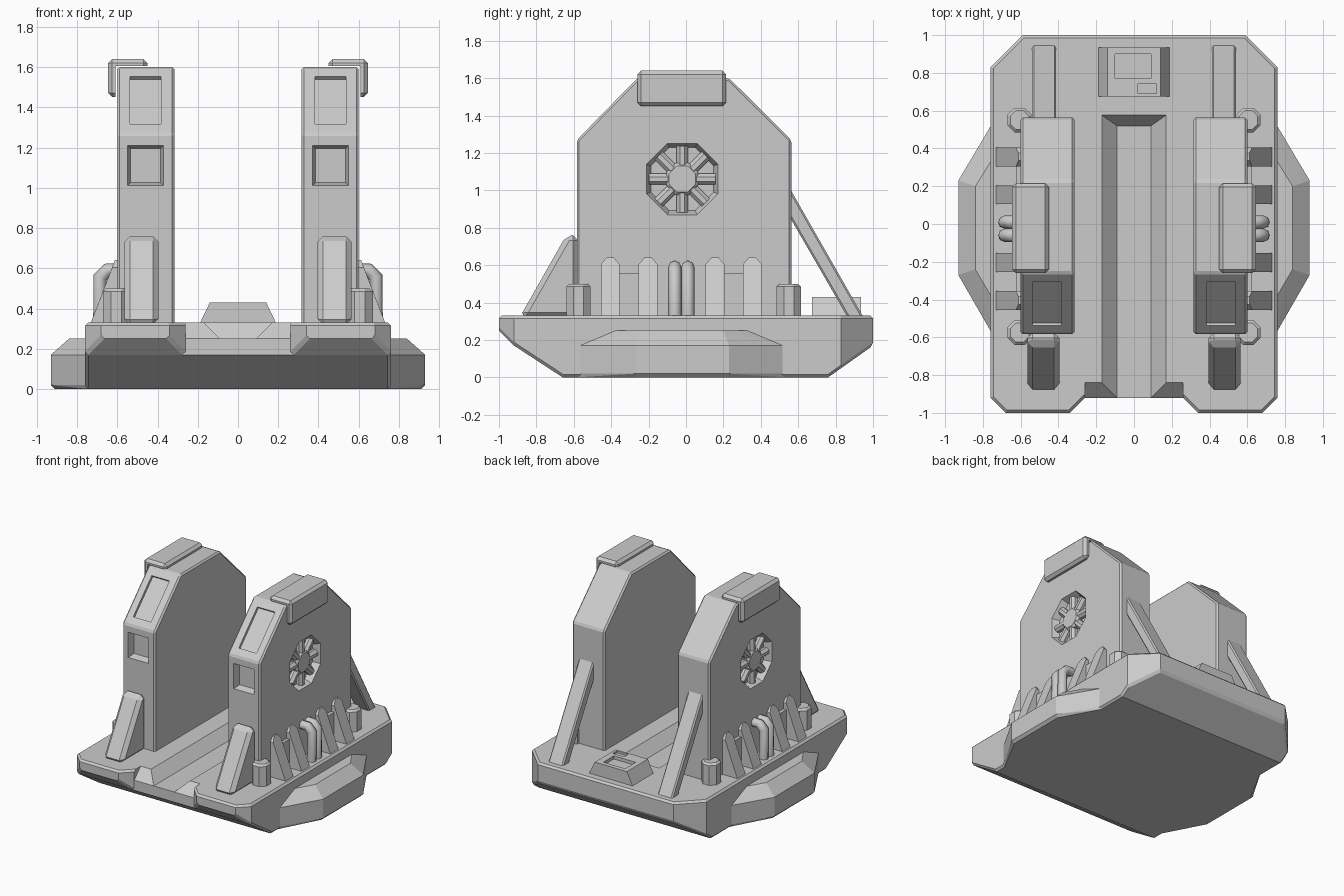
import bpy, bmesh, math
from mathutils import Vector, Matrix

if "Cube" in bpy.data.objects:
    bpy.data.objects.remove(bpy.data.objects["Cube"], do_unlink=True)

grey = bpy.data.materials.new("plain grey")
grey.use_nodes = True
grey.diffuse_color = (0.6, 0.6, 0.6, 1)
grey.node_tree.nodes["Principled BSDF"].inputs["Base Color"].default_value = (0.6, 0.6, 0.6, 1)


def hull(name, pts):
    """Convex solid around the given points."""
    bm = bmesh.new()
    for p in pts:
        bm.verts.new(p)
    bmesh.ops.convex_hull(bm, input=bm.verts[:])
    bmesh.ops.dissolve_limit(bm, angle_limit=0.01, verts=bm.verts[:], edges=bm.edges[:])
    bmesh.ops.recalc_face_normals(bm, faces=bm.faces[:])
    me = bpy.data.meshes.new(name)
    bm.to_mesh(me)
    bm.free()
    me.materials.append(grey)
    ob = bpy.data.objects.new(name, me)
    bpy.context.collection.objects.link(ob)
    return ob


def side_prism(name, profile, x0, x1):
    """Convex (y, z) profile extended along x."""
    return hull(name, [(x, y, z) for x in (x0, x1) for y, z in profile])


def box(name, x0, x1, y0, y1, z0, z1):
    return side_prism(name, [(y, z) for y in (y0, y1) for z in (z0, z1)], x0, x1)


def bevel(ob, width, angle=30):
    m = ob.modifiers.new("bevel", 'BEVEL')
    m.width, m.segments = width, 1
    m.limit_method, m.angle_limit = 'ANGLE', math.radians(angle)
    return ob


def boolean(ob, cutter, op='DIFFERENCE'):
    m = ob.modifiers.new("cut", 'BOOLEAN')
    m.object, m.operation, m.solver = cutter, op, 'EXACT'
    cutter.hide_render = True
    cutter.hide_viewport = True


def mirror(ob):
    ob.modifiers.new("mirror", 'MIRROR')
    return ob


def octagon(flat):
    r = flat / math.cos(math.pi / 8)
    return [(r * math.cos(a), r * math.sin(a)) for a in ((k + 0.5) * math.pi / 4 for k in range(8))]


TOP = 0.33

# Base slab: side profile trimmed to the chamfered plan
base = side_prism("base", [(-1, TOP), (-1, 0.25), (-0.92, 0.17), (-0.66, 0),
                           (0.76, 0), (1, 0.17), (1, TOP)], -0.76, 0.76)
plan = [(0.68, -1), (0.76, -0.92), (0.76, 0.83), (0.59, 1)]
boolean(base, hull("plan_cutter", [(s * x, y, z) for x, y in plan for s in (-1, 1) for z in (-1, 1)]), 'INTERSECT')
boolean(base, hull("notch_cutter", [(s * x, y, z) for x, y in ((0.26, -0.92), (0.36, -1.02))
                                    for s in (-1, 1) for z in (-1, 1)]))
bevel(base, 0.015, 50)
boolean(base, side_prism("notch_slope_cutter", [(-1.1, 0.25), (-0.92, 0.25), (-0.82, 0.35), (-1.1, 0.35)], -0.26, 0.26))
boolean(base, hull("groove_cutter", [(s * x, y, z) for s in (-1, 1) for x, y, z in (
    (0.09, -1.1, 0.25), (0.19, -1.1, 0.35), (0.09, 0.52, 0.25), (0.19, 0.59, 0.35))]))

# Side pods
pod_low = [(0.74, -0.6), (0.93, -0.27), (0.93, 0.23), (0.74, 0.55)]
pod_top = [(0.74, -0.41), (0.84, -0.24), (0.84, 0.2), (0.74, 0.36)]
pod = hull("side_pod", [(x, y, z) for x, y in pod_low for z in (0.02, 0.17)]
           + [(x, y, 0.25) for x, y in pod_top]
           + [(min(x, 0.91), y * 0.97, 0) for x, y in pod_low])
mirror(pod)

# Towers with front recesses and fan opening
FY, FZ, FX = -0.02, 1.06, 0.6
tower = side_prism("tower", [(-0.583, 0.3), (-0.583, 1.27), (-0.26, 1.6), (0.23, 1.6),
                             (0.563, 1.27), (0.563, 0.3)], 0.315, FX)
bevel(tower, 0.012)
boolean(tower, hull("square_recess_cutter", [(0.46 + sx * w, y, 1.11 + sz * (w + 0.01)) for sx in (-1, 1)
        for sz in (-1, 1) for w, y in ((0.094, -0.6), (0.074, -0.53))]))
slope = hull("slope_recess_cutter", [(0.46 + sx * 0.077, sy * 0.165, z) for sx in (-1, 1)
             for sy in (-1, 1) for z in (-0.02, 0.1)])
slope.data.transform(Matrix.Translation((0, -0.422, 1.435)) @ Matrix.Rotation(math.atan2(0.33, 0.323), 4, 'X'))
boolean(tower, slope)
boolean(tower, hull("fan_cutter", [(x, FY + a, FZ + b) for x, r in ((FX + 0.01, 0.195), (0.545, 0.168))
                                   for a, b in octagon(r)]))
mirror(tower)

# Fan hub and gabled spokes
hub = hull("fan_hub", [(x, FY + a, FZ + b) for x, r in ((0.54, 0.085), (0.575, 0.085), (0.59, 0.07))
                       for a, b in octagon(r)])
mirror(hub)
for k in range(8):
    spoke = hull("fan_spoke", [(x, t, r) for r in (0.07, 0.178)
                               for x, t in ((0.54, -0.03), (0.565, -0.03), (0.585, -0.012),
                                            (0.585, 0.012), (0.565, 0.03), (0.54, 0.03))])
    spoke.data.transform(Matrix.Translation((0, FY, FZ)) @ Matrix.Rotation(k * math.pi / 4, 4, 'X'))
    mirror(spoke)

# Bent cap plates over the tower tops
cap = box("tower_cap", 0.45, 0.645, -0.26, 0.215, 1.45, 1.64)
bevel(cap, 0.02)
boolean(cap, box("cap_cutter", 0.3, 0.608, -1, 1, 1.3, 1.605))
mirror(cap)

# Front and rear braces
front_brace = side_prism("front_brace", [(-0.89, 0.32), (-0.64, 0.76), (-0.575, 0.76), (-0.575, 0.32)], 0.395, 0.565)
mirror(bevel(front_brace, 0.028, 25))
rear_brace = side_prism("rear_brace", [(0.55, 1.02), (0.95, 0.32), (0.865, 0.32), (0.55, 0.865)], 0.412, 0.54)
mirror(bevel(rear_brace, 0.01))

# Leaning fins in two groups, with a lower fin in each middle
for y in (-0.405, -0.203, 0.155, 0.355):
    fin = hull("fin", [(x, y + s * w, z) for s in (-1, 1) for x, w, z in (
        (0.59, 0.05, 0.32), (0.735, 0.05, 0.32), (0.625, 0.05, 0.605),
        (0.59, 0.05, 0.605), (0.612, 0.02, 0.64), (0.59, 0.02, 0.64))])
    mirror(fin)
for y in (-0.304, 0.255):
    mirror(side_prism("low_fin", [(y - 0.052, 0.32), (y + 0.052, 0.32), (y - 0.052, 0.555),
                                  (y + 0.052, 0.555)], 0.59, 0.625))

# Twin elbow pipes
for y in (-0.06, 0.01):
    cu = bpy.data.curves.new("elbow_pipe", 'CURVE')
    cu.dimensions = '3D'
    cu.bevel_depth, cu.bevel_resolution, cu.use_fill_caps = 0.035, 2, True
    path = [(0.685, 0.32), (0.685, 0.555), (0.65, 0.59), (0.58, 0.59)]
    sp = cu.splines.new('POLY')
    sp.points.add(len(path) - 1)
    for p, (x, z) in zip(sp.points, path):
        p.co = (x, y, z, 1)
    cu.materials.append(grey)
    pipe = bpy.data.objects.new("elbow_pipe", cu)
    bpy.context.collection.objects.link(pipe)
    mirror(pipe)

# Octagonal bollards
for y in (-0.575, 0.55):
    mirror(hull("bollard", [(0.605 + a, y + b, z) for r, z in ((0.065, 0.32), (0.065, 0.485), (0.05, 0.5))
                            for a, b in octagon(r)]))

# Rear control panel with screen and button recesses
panel = hull("control_panel", [(s * x, y, z) for s in (-1, 1) for y in (0.675, 0.935)
                               for x, z in ((0.193, 0.32), (0.14, 0.43))])
boolean(panel, box("screen_cutter", -0.1, 0.09, 0.77, 0.9, 0.405, 0.5))
boolean(panel, box("button_cutter", 0.02, 0.12, 0.69, 0.74, 0.415, 0.5))
